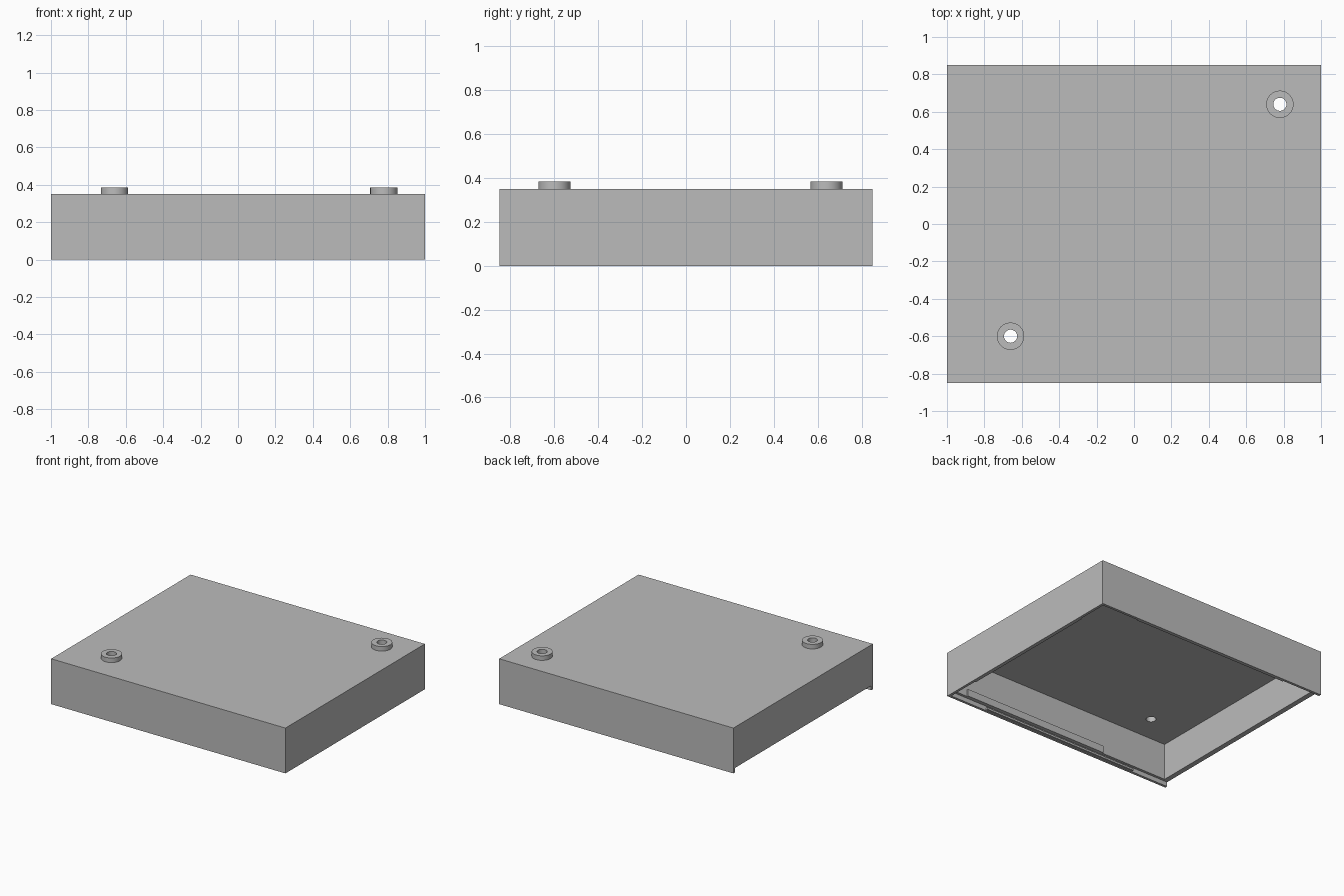
import bpy
import math

if "Cube" in bpy.data.objects:
    bpy.data.objects.remove(bpy.data.objects["Cube"])

# Single plain grey plastic
grey = bpy.data.materials.new("grey_plastic")
grey.use_nodes = True
color = (0.5, 0.5, 0.5, 1)
grey.diffuse_color = color
grey.node_tree.nodes["Principled BSDF"].inputs["Base Color"].default_value = color

HALF_X, HALF_Y, TOP = 1.0, 0.85, 0.35
WALL, LIP, STEP = 0.04, 0.02, 0.035
BOSSES = [(-0.66, -0.6), (0.78, 0.64)]


def box(name, low, high):
    """Axis-aligned box between two corners."""
    bpy.ops.mesh.primitive_cube_add(size=1)
    obj = bpy.context.object
    obj.name = name
    obj.location = [(a + b) / 2 for a, b in zip(low, high)]
    obj.scale = [b - a for a, b in zip(low, high)]
    bpy.ops.object.transform_apply(location=True, rotation=False, scale=True)
    obj.data.materials.append(grey)
    return obj


def cylinder(name, x, y, radius, low, high):
    bpy.ops.mesh.primitive_cylinder_add(vertices=48, radius=radius, depth=high - low,
                                        location=(x, y, (low + high) / 2))
    obj = bpy.context.object
    obj.name = name
    obj.data.materials.append(grey)
    return obj


def combine(target, tool, operation):
    """Apply a boolean and remove the tool."""
    tool.hide_render = True
    bpy.context.view_layer.objects.active = target
    mod = target.modifiers.new("boolean", "BOOLEAN")
    mod.operation, mod.solver, mod.object = operation, "EXACT", tool
    bpy.ops.object.modifier_apply(modifier=mod.name)
    bpy.data.objects.remove(tool)


# Hollow lid, open underneath
lid = box("lid_shell", (-HALF_X, -HALF_Y, 0), (HALF_X, HALF_Y, TOP))
ix, iy = HALF_X - WALL, HALF_Y - WALL
combine(lid, box("cavity", (-ix, -iy, -0.1), (ix, iy, TOP - 0.033)), "DIFFERENCE")

# Stepped lip on three sides, left open at the -x end
lx, ly = HALF_X - LIP, HALF_Y - LIP
combine(lid, box("step", (-HALF_X - 0.1, -ly, -0.1), (lx, ly, STEP)), "DIFFERENCE")

# Raised bosses with holes right through the top
for x, y in BOSSES:
    combine(lid, cylinder("boss", x, y, 0.073, TOP - 0.015, TOP + 0.035), "UNION")
    combine(lid, cylinder("hole", x, y, 0.035, 0.2, 0.5), "DIFFERENCE")

bpy.ops.object.select_all(action="DESELECT")
lid.select_set(True)
bpy.context.view_layer.objects.active = lid
bpy.ops.object.shade_smooth_by_angle(angle=math.radians(30))

# Thin snap ridges along the inside of the lip
RIDGE = 0.014
box("side_snap_ridge", (lx - RIDGE, -0.58, 0.005), (lx + 0.005, 0.58, 0.02))
for name, side in (("front", -1), ("back", 1)):
    inner, outer = sorted((side * (ly - RIDGE), side * (ly + 0.005)))
    box(name + "_snap_ridge", (-0.68, inner, 0.005), (0.66, outer, 0.02))

# Shallow strip on the inside of the front wall
box("front_inner_strip", (-0.39, -iy - 0.005, STEP), (0.85, -iy + 0.01, 0.09))
